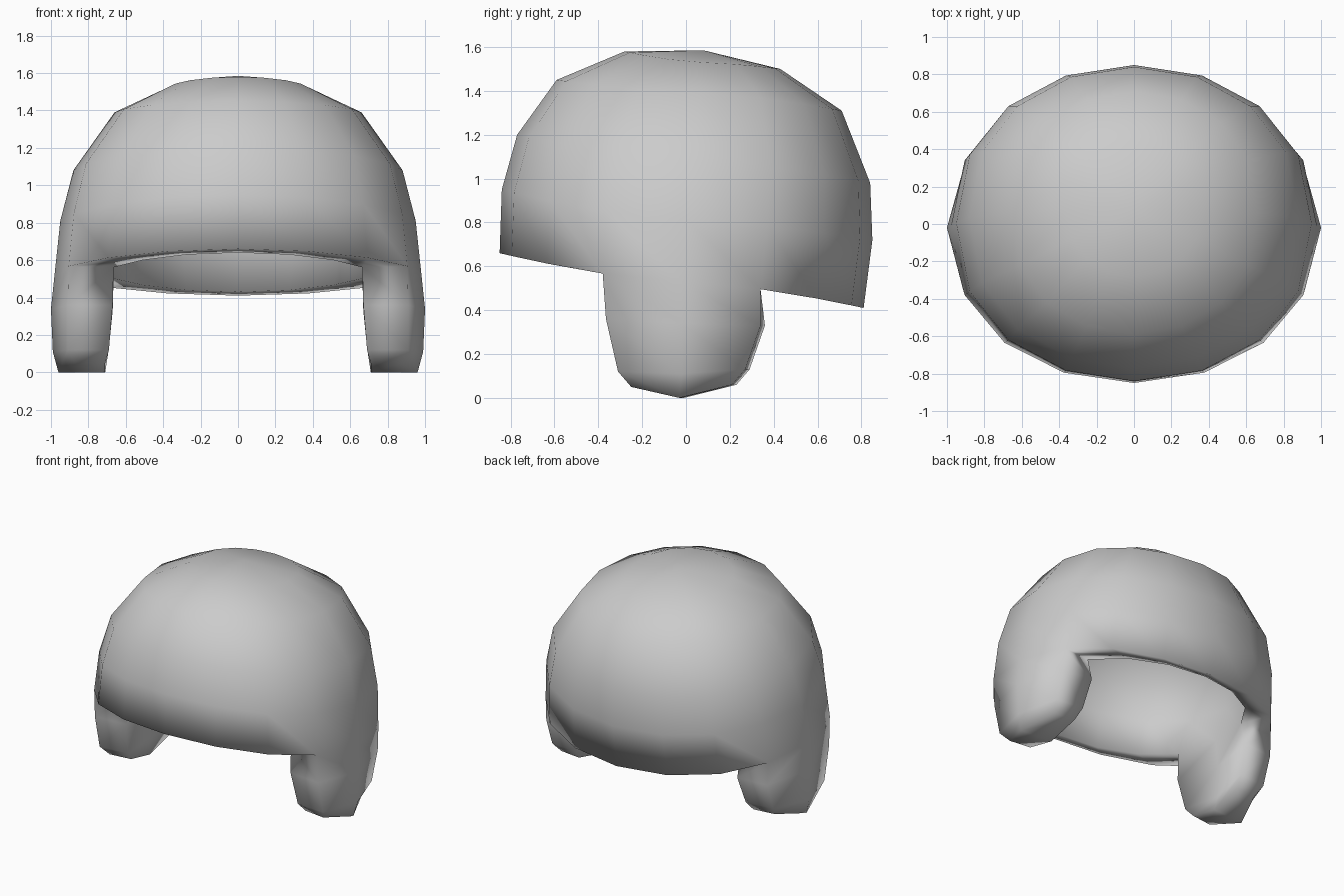
import bpy, bmesh, math

if "Cube" in bpy.data.objects:
    bpy.data.objects.remove(bpy.data.objects["Cube"], do_unlink=True)

SIDES = 16
bm = bmesh.new()


def ring(half_x, front_y, back_y, front_z, side_z, back_z):
    """Oval ring with separate heights at its front, sides and back."""
    verts = []
    for i in range(SIDES):
        a = 2 * math.pi * i / SIDES
        s = math.sin(a)
        depth = abs(s) ** 0.87
        y = (front_y + back_y) / 2 + math.copysign(depth, s) * (back_y - front_y) / 2
        end_z = back_z if s > 0 else front_z
        z = side_z + (end_z - side_z) * depth ** 1.5
        verts.append(bm.verts.new((half_x * math.cos(a), y, z)))
    return verts


def bridge(upper, lower, skip=()):
    for i in range(SIDES):
        if i not in skip:
            j = (i + 1) % SIDES
            bm.faces.new((upper[i], lower[i], lower[j], upper[j]))


def cap(verts, pole):
    tip = bm.verts.new(pole)
    for i in range(SIDES):
        bm.faces.new((tip, verts[i], verts[(i + 1) % SIDES]))


# Dome: outer rings from crown to rim, then the lining back up
outer = [ring(*r) for r in (
    (0.36, -0.28, 0.43, 1.58, 1.53, 1.50),
    (0.66, -0.59, 0.71, 1.45, 1.39, 1.31),
    (0.88, -0.77, 0.84, 1.20, 1.08, 0.98),
    (0.95, -0.84, 0.85, 0.95, 0.81, 0.72),
    (0.98, -0.85, 0.81, 0.66, 0.53, 0.41))]
inner = [ring(*r) for r in (
    (0.72, -0.76, 0.74, 0.64, 0.53, 0.43),
    (0.80, -0.76, 0.77, 0.92, 0.80, 0.72),
    (0.76, -0.69, 0.75, 1.15, 1.05, 0.97),
    (0.58, -0.52, 0.63, 1.35, 1.30, 1.22),
    (0.32, -0.25, 0.38, 1.48, 1.44, 1.41))]
flap_sectors = (15, 0, 7, 8)
cap(outer[0], (0, 0.08, 1.585))
cap(inner[-1], (0, 0.07, 1.48))
for rings in (outer, inner):
    for a, b in zip(rings, rings[1:]):
        bridge(a, b)
bridge(outer[-1], inner[0], flap_sectors)

# Ear flaps: front, middle and back columns of the rim extended downward
# each row: y, z, outer x, inner x
levels = (
    ((-0.365, 0.36, 0.91, 0.67), (-0.02, 0.34, 1.00, 0.73), (0.34, 0.33, 0.90, 0.67)),
    ((-0.31, 0.12, 0.91, 0.69), (-0.02, 0.11, 0.99, 0.73), (0.27, 0.13, 0.90, 0.69)),
    ((-0.25, 0.05, 0.87, 0.71), (-0.03, 0.0, 0.96, 0.71), (0.21, 0.06, 0.87, 0.71)))
for side, columns in ((1, (15, 0, 1)), (-1, (9, 8, 7))):
    out_row = [outer[-1][c] for c in columns]
    in_row = [inner[0][c] for c in columns]
    loop = out_row + in_row[::-1]
    for level in levels:
        out_row = [bm.verts.new((side * xo, y, z)) for y, z, xo, xi in level]
        in_row = [bm.verts.new((side * xi, y + 0.02, z)) for y, z, xo, xi in level]
        nxt = out_row + in_row[::-1]
        for k in range(6):
            m = (k + 1) % 6
            bm.faces.new((loop[k], nxt[k], nxt[m], loop[m]))
        loop = nxt
    for k in range(2):
        bm.faces.new((loop[k], loop[k + 1], loop[4 - k], loop[5 - k]))

bmesh.ops.recalc_face_normals(bm, faces=bm.faces[:])
mesh = bpy.data.meshes.new("padded_cap")
bm.to_mesh(mesh)
bm.free()
cap_obj = bpy.data.objects.new("padded_cap", mesh)
bpy.context.collection.objects.link(cap_obj)
mesh.shade_smooth()

# Plain grey material
grey = bpy.data.materials.new("light_grey")
grey.use_nodes = True
colour = (0.6, 0.6, 0.6, 1)
grey.diffuse_color = colour
grey.node_tree.nodes["Principled BSDF"].inputs["Base Color"].default_value = colour
mesh.materials.append(grey)
